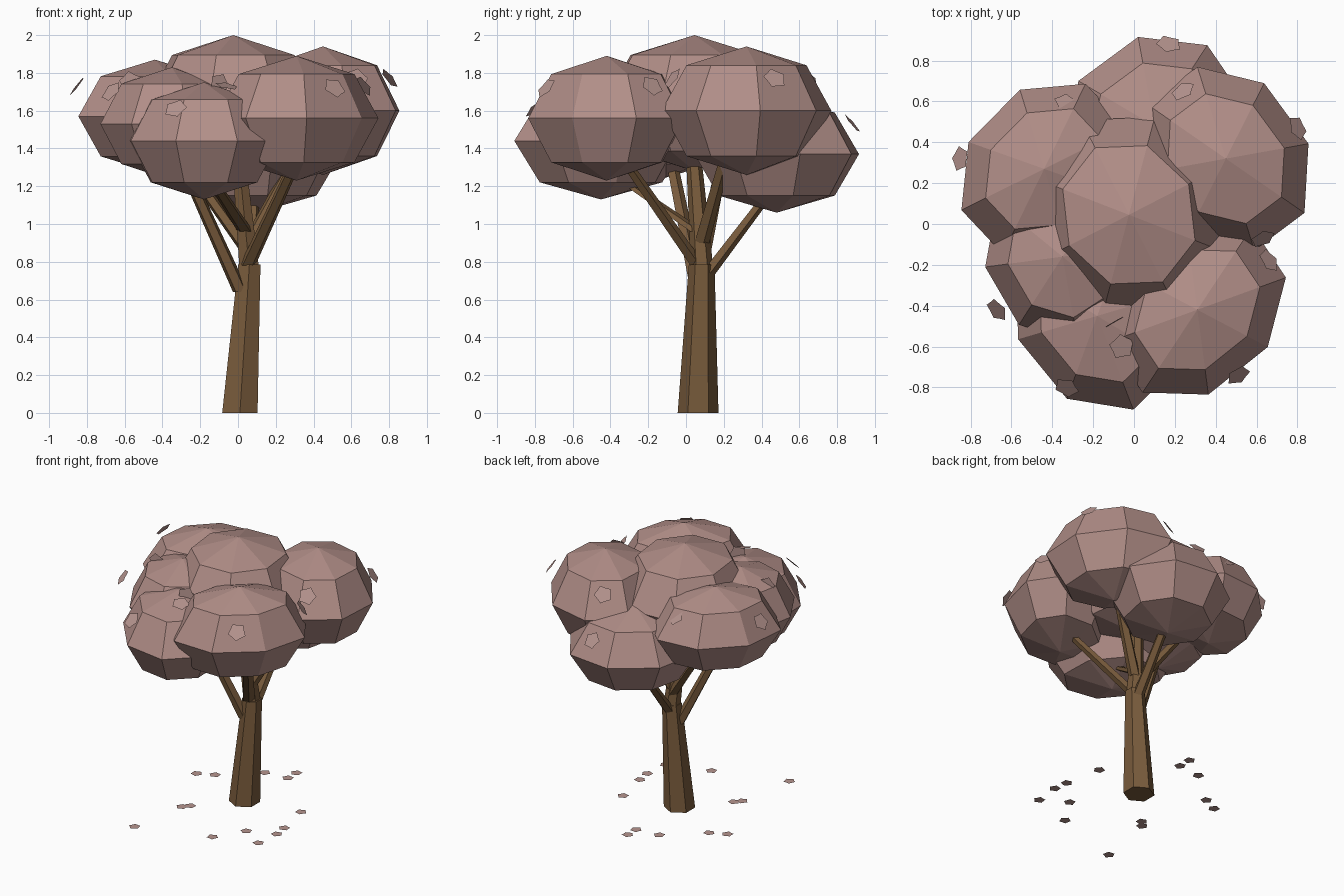
import bpy, bmesh, math, random
from mathutils import Vector, Matrix

if "Cube" in bpy.data.objects:
    bpy.data.objects.remove(bpy.data.objects["Cube"])

random.seed(4)


def material(name, rgb):
    m = bpy.data.materials.new(name)
    m.diffuse_color = (*rgb, 1)
    m.use_nodes = True
    m.node_tree.nodes["Principled BSDF"].inputs["Base Color"].default_value = m.diffuse_color
    return m


BARK = material("bark", (0.19, 0.105, 0.045))
FOLIAGE = material("foliage", (0.44, 0.27, 0.245))
BLOSSOM = material("blossom", (0.47, 0.30, 0.275))


def finish(bm, name, mat):
    bmesh.ops.recalc_face_normals(bm, faces=bm.faces)
    me = bpy.data.meshes.new(name)
    bm.to_mesh(me)
    bm.free()
    me.materials.append(mat)
    ob = bpy.data.objects.new(name, me)
    bpy.context.collection.objects.link(ob)
    return ob


def limb(name, stations, sides=6):
    """Tapered faceted limb with level rings; stations are (x, y, z, radius)."""
    bm = bmesh.new()
    rings = []
    for x, y, z, r in stations:
        ring = []
        for i in range(sides):
            a = math.pi / 2 + math.tau * i / sides
            ring.append(bm.verts.new((x + r * math.cos(a), y + r * math.sin(a), z)))
        rings.append(ring)
    for lo, hi in zip(rings, rings[1:]):
        for i in range(sides):
            j = (i + 1) % sides
            bm.faces.new((lo[i], lo[j], hi[j], hi[i]))
    bm.faces.new(rings[0])
    bm.faces.new(rings[-1])
    return finish(bm, name, BARK)


def blossom(name, loc, normal, r):
    """Flat five-petalled disc with a slightly sunken middle."""
    bm = bmesh.new()
    outline = []
    for i in range(10):
        a = math.tau * i / 10
        k = r if i % 2 == 0 else r * 0.78
        outline.append(bm.verts.new((k * math.cos(a), k * math.sin(a), 0.002)))
    face = bm.faces.new(outline)
    bmesh.ops.inset_individual(bm, faces=[face], thickness=r * 0.55, depth=-0.001)
    rot = Vector(normal).to_track_quat("Z", "Y").to_matrix().to_4x4()
    spin = Matrix.Rotation(random.uniform(0, math.tau), 4, "Z")
    bm.transform(Matrix.Translation(loc) @ rot @ spin)
    return finish(bm, name, BLOSSOM)


# Trunk, with its thinner leaning upper part
limb("trunk", [(0.01, 0.064, 0, 0.108), (0.06, 0.083, 0.785, 0.068)])
limb("upper_trunk", [(0.06, 0.085, 0.76, 0.06), (0.04, 0.07, 0.97, 0.053),
                     (-0.01, 0.03, 1.5, 0.036)])

# Branches from the trunk into each clump
branches = {
    "front_right": ((0.05, 0.06, 0.78), (0.31, -0.33, 1.34)),
    "back_right": ((0.06, 0.08, 0.90), (0.33, 0.22, 1.40)),
    "back": ((0.06, 0.10, 0.72), (0.08, 0.42, 1.14)),
    "back_left": ((0.05, 0.09, 0.86), (-0.32, 0.20, 1.38)),
    "left": ((0.015, 0.06, 0.64), (-0.30, -0.08, 1.34)),
    "front": ((0.04, 0.06, 0.96), (-0.13, -0.32, 1.22)),
}
for key, (a, b) in branches.items():
    limb("branch_" + key, [(*a, 0.044), (*b, 0.033)], 5)

# Foliage clumps: centre, (long, short, vertical) radii, long axis angle, facet turn
clumps = {
    "top": ((-0.025, 0.045, 1.64), (0.52, 0.465, 0.36), 115, 2),
    "front_right": ((0.31, -0.42, 1.56), (0.49, 0.385, 0.33), 47, 12),
    "back_right": ((0.45, 0.32, 1.60), (0.48, 0.40, 0.34), -55, 24),
    "back_left": ((-0.44, 0.27, 1.57), (0.47, 0.385, 0.30), 230, 17),
    "left": ((-0.35, -0.16, 1.53), (0.43, 0.38, 0.30), 290, 34),
    "front": ((-0.18, -0.45, 1.44), (0.495, 0.40, 0.31), 300, 34),
    "back": ((0.10, 0.48, 1.37), (0.475, 0.43, 0.31), 45, 13),
}
for key, (c, radii, axis, turn) in clumps.items():
    bm = bmesh.new()
    bmesh.ops.create_uvsphere(bm, u_segments=8, v_segments=4, radius=1)
    bm.transform(Matrix.Translation(c) @ Matrix.Rotation(math.radians(axis), 4, "Z")
                 @ Matrix.Diagonal((*radii, 1)) @ Matrix.Rotation(math.radians(turn), 4, "Z"))
    finish(bm, "foliage_" + key, FOLIAGE)

# Blossoms on the canopy, each facing away from its nearest clump
canopy = [(0.17, 0.88, 1.53), (0.24, 0.65, 1.77), (-0.33, 0.59, 1.73), (-0.85, 0.32, 1.73),
          (0.80, 0.47, 1.77), (0.63, -0.07, 1.77), (0.66, -0.18, 1.73),
          (-0.67, -0.42, 1.70), (-0.06, -0.60, 1.73), (-0.33, -0.80, 1.61), (0.51, -0.74, 1.72)]
for i, p in enumerate(canopy):
    p = Vector(p)
    c, (ra, rb, rz), _, _ = min(clumps.values(), key=lambda k: (p - Vector(k[0])).length)
    d = p - Vector(c)
    n = Vector((d.x, d.y, d.z * (ra * rb) / rz ** 2))
    blossom(f"blossom_{i + 1}", p, n, 0.064)

# Two upright blossoms caught between clumps
blossom("blossom_upright_left", (-0.57, -0.16, 1.75), (0.05, -1, 0), 0.06)
blossom("blossom_upright_front", (-0.10, -0.48, 1.74), (0.5, -0.85, 0.05), 0.06)

# Fallen blossoms on the ground
fallen = [(-0.515, 0.24), (-0.40, 0.295), (-0.14, 0.52), (0.04, 0.54), (0.04, 0.64),
          (-0.29, -0.26), (-0.25, -0.215), (0.43, 0.14), (-0.37, -0.71), (0.165, -0.54),
          (0.30, -0.33), (0.48, -0.44), (0.50, -0.25), (0.485, -0.14)]
for i, (x, y) in enumerate(fallen):
    blossom(f"fallen_blossom_{i + 1}", (x, y, 0), (0, 0, 1), 0.042)
